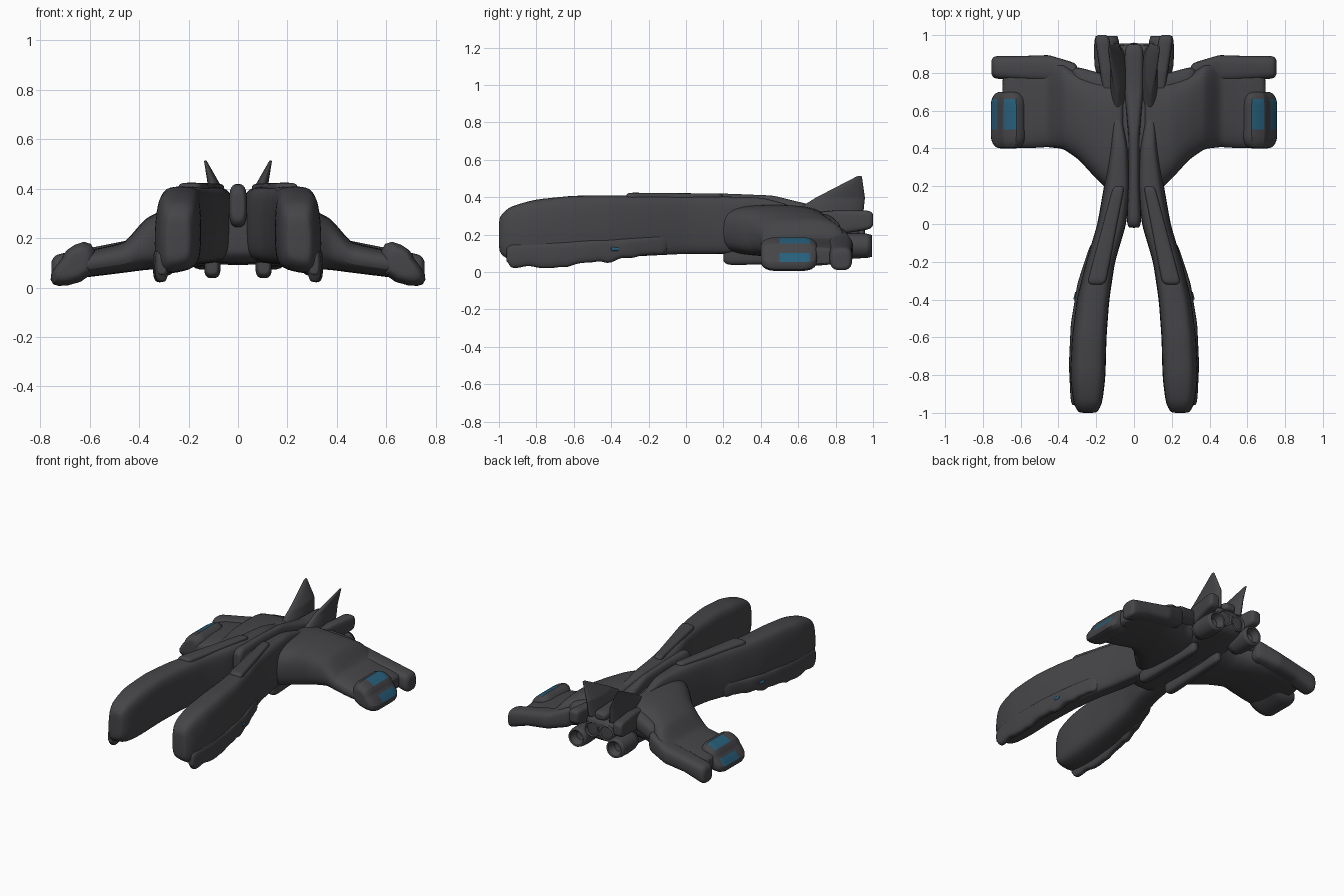
import bpy, bmesh, math, random

random.seed(4)
if "Cube" in bpy.data.objects:
    bpy.data.objects.remove(bpy.data.objects["Cube"], do_unlink=True)


def material(name, colour):
    mat = bpy.data.materials.new(name)
    mat.use_nodes = True
    mat.diffuse_color = (*colour, 1)
    bsdf = mat.node_tree.nodes["Principled BSDF"]
    bsdf.inputs["Base Color"].default_value = (*colour, 1)
    bsdf.inputs["Roughness"].default_value = .7
    return mat


GREY = material("dark_grey", (.06, .06, .066))
BLUE = material("panel_blue", (.02, .115, .2))


def oval(power, count=20):
    """Unit superellipse: power 2 is round, higher is boxier."""
    def bend(value):
        return math.copysign(abs(value) ** (2 / power), value)
    angles = [math.tau * i / count for i in range(count)]
    return [(bend(math.cos(a)), bend(math.sin(a))) for a in angles]


def track(keys, k):
    """Value at fraction k along evenly spaced keys."""
    position = k * (len(keys) - 1)
    i = min(int(position), len(keys) - 2)
    return keys[i] + (keys[i + 1] - keys[i]) * (position - i)


def skin(name, axis, stations, profile, mirror=True, paint=None):
    """Skin a profile through stations (t, a_min, a_max, b_min, b_max)."""
    bm = bmesh.new()
    rings = []
    for t, a_min, a_max, b_min, b_max in stations:
        ring = []
        for u, v in profile:
            a = (a_min + a_max + u * (a_max - a_min)) / 2
            b = (b_min + b_max + v * (b_max - b_min)) / 2
            place = {"x": (t, a, b), "y": (a, t, b), "z": (a, b, t)}
            ring.append(bm.verts.new(place[axis]))
        rings.append(ring)
    for ring, following in zip(rings, rings[1:]):
        for i in range(len(profile)):
            bm.faces.new((ring[i - 1], ring[i], following[i], following[i - 1]))
    bm.faces.new(rings[0])
    bm.faces.new(rings[-1])
    bmesh.ops.recalc_face_normals(bm, faces=bm.faces)
    if paint:
        for face in bm.faces:
            face.material_index = int(paint(face.calc_center_median()))
    mesh = bpy.data.meshes.new(name)
    bm.to_mesh(mesh)
    bm.free()
    mesh.materials.append(GREY)
    mesh.materials.append(BLUE)
    obj = bpy.data.objects.new(name, mesh)
    bpy.context.collection.objects.link(obj)
    if mirror:
        obj.modifiers.new("mirror", "MIRROR")
    subsurf = obj.modifiers.new("smooth", "SUBSURF")
    subsurf.levels = subsurf.render_levels = 1
    bpy.ops.object.select_all(action="DESELECT")
    obj.select_set(True)
    bpy.context.view_layer.objects.active = obj
    bpy.ops.object.shade_smooth_by_angle(angle=math.radians(40))


def body(name, axis, span, a_low, a_high, b_low, b_high, profile,
         cap=0, jitter=0, paint=None):
    """Body whose four edges follow key lists, with rounded ends of length cap.
    Without a_low it is centred, otherwise it is mirrored to the other side."""
    start, end = span
    steps = 24
    fractions = [i / steps for i in range(steps + 1)]
    if cap:
        near = cap / (end - start)
        ends = [near * f for f in (.04, .15, .4)]
        fractions = sorted(set(fractions + ends + [1 - e for e in ends]))
    stations = []
    for k in fractions:
        t = start + (end - start) * k
        high = track(a_high, k)
        low = track(a_low, k) if a_low else -high
        bottom = track(b_low, k) + random.uniform(-jitter, jitter)
        top = track(b_high, k)
        scale = 1
        if cap:
            inside = min(1, min(t - start, end - t) / cap)
            scale = .5 + .5 * math.sqrt(max(0, 1 - (1 - inside) ** 2))
        mid_a, mid_b = (low + high) / 2, (bottom + top) / 2
        stations.append((t, mid_a + (low - mid_a) * scale, mid_a + (high - mid_a) * scale,
                         mid_b + (bottom - mid_b) * scale, mid_b + (top - mid_b) * scale))
    skin(name, axis, stations, profile, bool(a_low), paint)


ROUND, SOFT, BOXY = oval(2, 16), oval(3), oval(4)

# Forward prongs: the outer side leans in towards the top
prong_shape = [(u - .15 * max(0, u) * max(0, v), v - .1 * max(0, -v) * u) for u, v in BOXY]
body("prong", "y", (-1, .6), [.17, .15, .145, .13, .1, .04, .02, .03, .07],
     [.32, .34, .33, .305, .255, .195, .16, .13, .11],
     [.06, .06, .07, .08, .09, .1, .1, .12, .25],
     [.34, .39, .41, .41, .41, .41, .405, .4, .35], prong_shape, cap=.1)
body("prong_top_plate", "y", (-.32, .2), [.15, .05], [.25, .11],
     [.36, .36], [.425, .42], BOXY, cap=.03)

# Ragged skirt along the lower outer edge, with a small marker light
body("prong_skirt", "y", (-.96, -.1), [.28, .29, .28, .24, .18], [.335, .345, .335, .3, .23],
     [.03, .025, .04, .07, .1], [.15, .16, .17, .18, .2], SOFT, cap=.05, jitter=.012)
body("marker_light", "y", (-.4, -.36), [.29, .28], [.322, .312],
     [.11, .11], [.135, .135], ROUND, paint=lambda centre: True)

# Central hull, spine and keel
body("hull", "y", (.04, .95), None, [.1, .17, .17, .13], [.1, .09, .1, .13],
     [.32, .35, .33, .3], BOXY, cap=.08)
body("spine", "y", (-.02, .95), None, [.04, .03, .03, .05, .05], [.24, .28],
     [.42, .42, .41, .35, .34], SOFT, cap=.05)
body("keel_lobe", "y", (.2, .72), [.07, .07], [.14, .12],
     [.035, .05], [.14, .14], SOFT, cap=.06)

# Drooping wings, rear roll and shoulder
body("wing", "x", (.05, .7), [.15, .17, .25, .34, .395, .405, .4, .4, .44],
     [.78, .77, .77, .8, .85, .87, .87, .86, .82],
     [.09, .07, .03], [.36, .36, .35, .32, .28, .185, .165, .15, .13], SOFT)
body("wing_rear_roll", "x", (.3, .755), [.76, .75, .76, .77], [.85, .895, .89, .89],
     [.11, .07, .05, 0], [.25, .19, .16, .13], SOFT, cap=.03)
body("shoulder_pad", "x", (.1, .33), [.54, .68], [.78, .84],
     [.2, .15], [.33, .27], SOFT, cap=.05)

# Wing tip pods with two blue panels on the sloping side
pod_shape = [(-.9, -.6), (-.9, .6), (-.45, 1), (.4, .5), (.45, .2), (.55, .1),
             (1, -.5), (.9, -.9), (.4, -1)]


def pod_panel(centre):
    on_top = .64 < centre.x < .695 or centre.x > .72
    return .495 < centre.y < .665 and centre.z > .05 and on_top


body("wing_tip_pod", "y", (.4, .7), [.56, .56], [.765, .765], [0, 0], [.2, .2],
     pod_shape, cap=.07, paint=pod_panel)

# Tail fins and the side blocks beneath them
body("tail_fin", "z", (.28, .515), [.03, .06, .128], [.13, .12, .138],
     [.5, .69, .92], [.95, .96, .94], ROUND)
body("rear_side_block", "y", (.6, 1), [.1, .11, .13], [.15, .18, .21],
     [.2, .2, .23], [.31, .33, .33], BOXY, cap=.04)


# Engine nozzles: tubes that turn inward at the rim
def nozzle(name, x, z, radius, start, end):
    steps = [(start, .6), (start + .03, 1), (end, 1), (end, .7), (end - .07, .5)]
    skin(name, "y", [(y, x - radius * k, x + radius * k, z - radius * k, z + radius * k)
                     for y, k in steps], ROUND)


nozzle("outer_engine", .145, .14, .07, .78, 1)
nozzle("inner_engine", .055, .21, .06, .85, .96)
